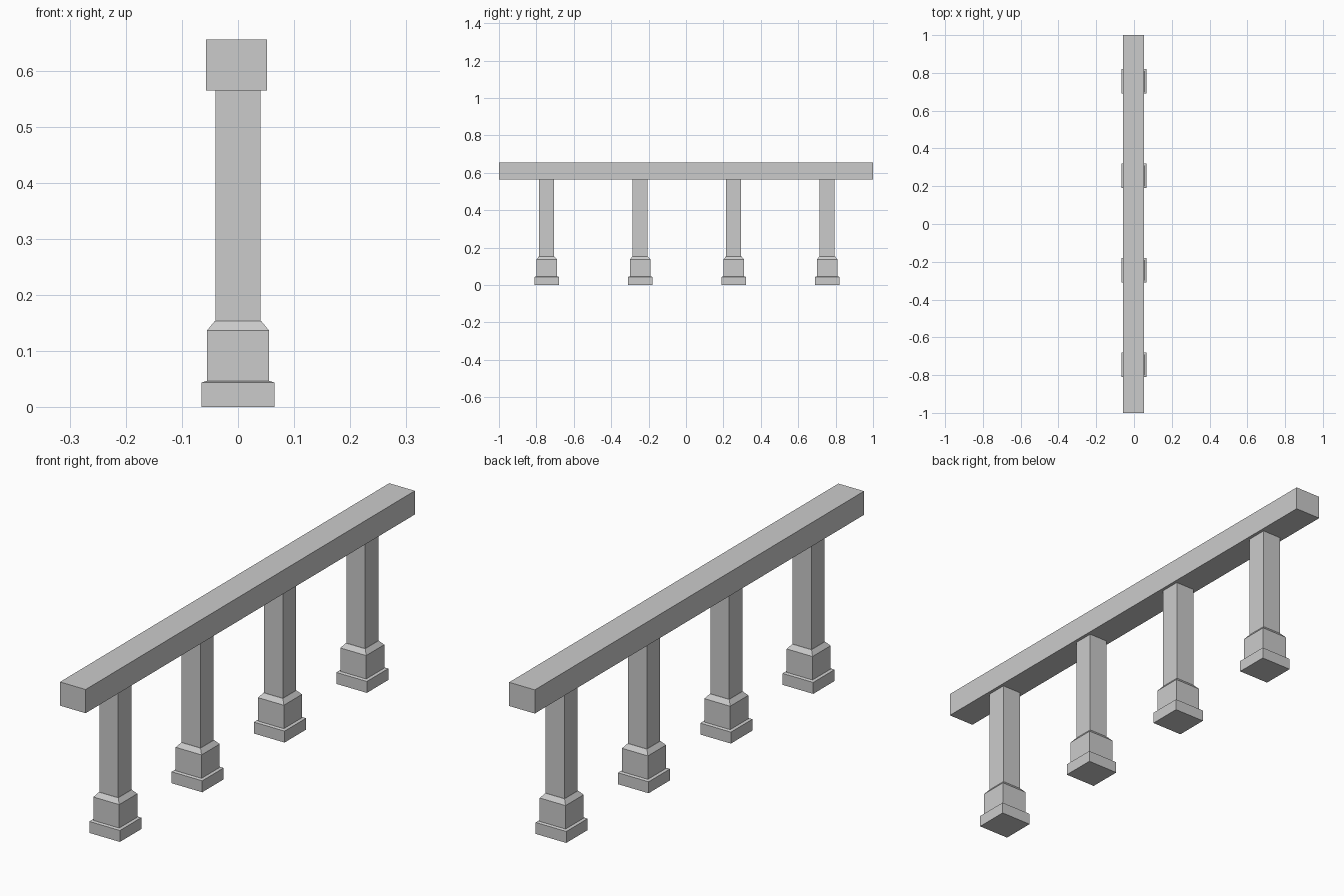
import bpy
import bmesh

cube = bpy.data.objects.get("Cube")
if cube:
    bpy.data.objects.remove(cube, do_unlink=True)

stone = bpy.data.materials.new("light_grey_stone")
stone.use_nodes = True
GREY = (0.6, 0.6, 0.6, 1)
stone.diffuse_color = GREY
stone.node_tree.nodes["Principled BSDF"].inputs["Base Color"].default_value = GREY


def square_loft(name, profile, location, stretch=(1, 1)):
    """Capped stack of square sections; profile holds (half width, height) pairs."""
    bm = bmesh.new()
    rings = []
    for half, z in profile:
        rings.append([bm.verts.new((sx * half * stretch[0], sy * half * stretch[1], z))
                      for sx, sy in ((-1, -1), (1, -1), (1, 1), (-1, 1))])
    for low, high in zip(rings, rings[1:]):
        for i in range(4):
            j = (i + 1) % 4
            bm.faces.new((low[i], low[j], high[j], high[i]))
    bm.faces.new(rings[0][::-1])
    bm.faces.new(rings[-1])
    mesh = bpy.data.meshes.new(name)
    bm.to_mesh(mesh)
    bm.free()
    mesh.materials.append(stone)
    obj = bpy.data.objects.new(name, mesh)
    obj.location = location
    bpy.context.collection.objects.link(obj)
    return obj


# Stepped foot with a sloped shoulder, and the plain shaft above it
FOOT = [(0.065, 0), (0.065, 0.044), (0.055, 0.047), (0.055, 0.137), (0.041, 0.154)]
SHAFT = [(0.04, 0.154), (0.04, 0.565)]
BEAM_BOTTOM, BEAM_TOP = 0.564, 0.655

# Row of four posts
for n in range(4):
    y = -0.745 + 0.5 * n
    square_loft(f"post_foot_{n + 1}", FOOT, (0, y, 0))
    square_loft(f"post_shaft_{n + 1}", SHAFT, (0, y, 0))

# Top rail resting on the posts
square_loft("top_rail", [(1, BEAM_BOTTOM), (1, BEAM_TOP)], (-0.0025, 0, 0), (0.0545, 1))
